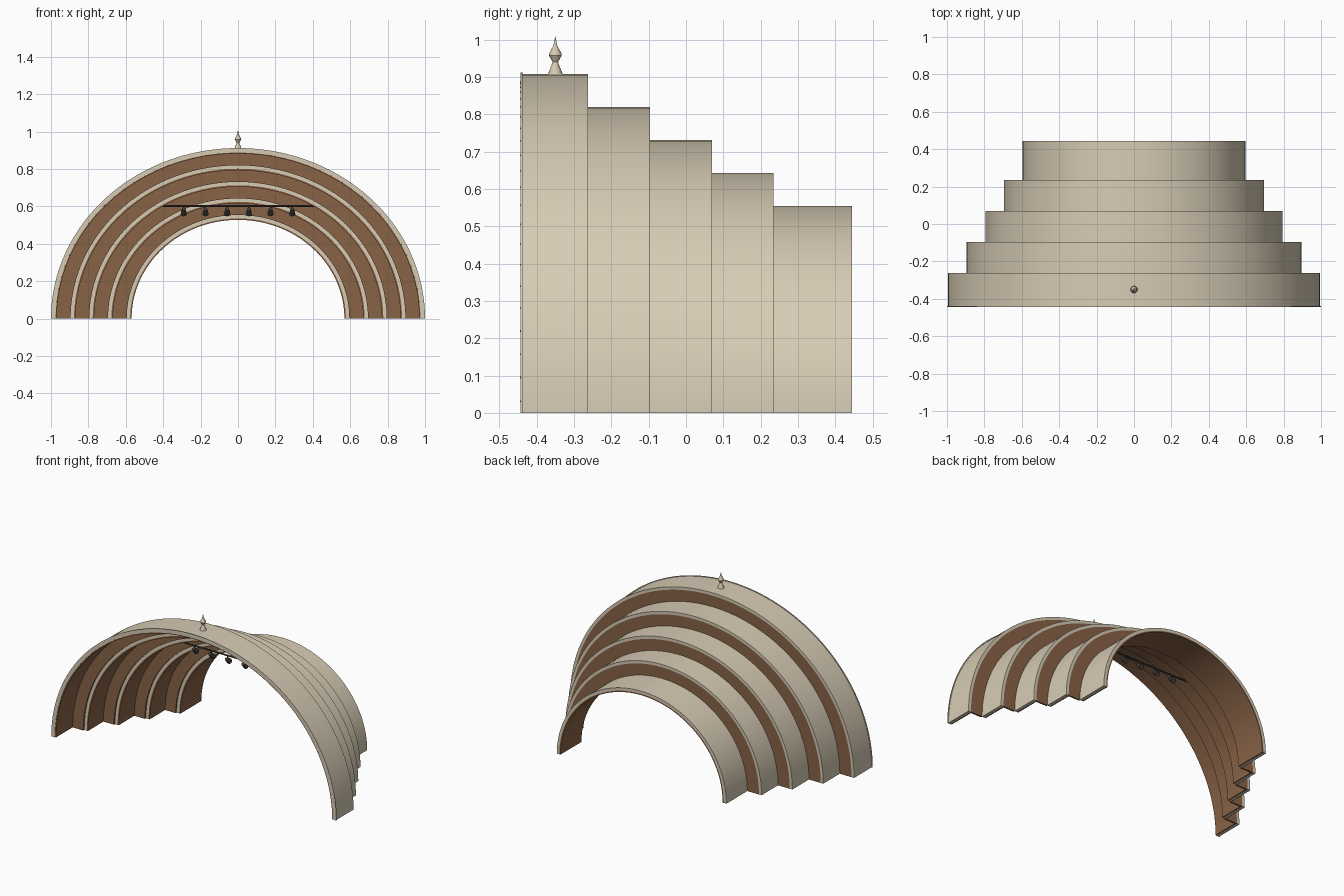
import bpy, bmesh
from math import sin, cos, pi, radians
from mathutils import Matrix, Vector

cube = bpy.data.objects.get("Cube")
if cube:
    bpy.data.objects.remove(cube)


def material(name, rgb):
    m = bpy.data.materials.new(name)
    m.use_nodes = True
    m.diffuse_color = (*rgb, 1)
    m.node_tree.nodes["Principled BSDF"].inputs["Base Color"].default_value = (*rgb, 1)
    return m


CREAM = material("cream plaster", (0.68, 0.60, 0.46))
WOOD = material("brown wood", (0.25, 0.125, 0.062))
METAL = material("dark metal", (0.06, 0.05, 0.045))


def finish(name, bm, mat, smooth=True):
    bmesh.ops.recalc_face_normals(bm, faces=bm.faces)
    me = bpy.data.meshes.new(name)
    bm.to_mesh(me)
    bm.free()
    me.materials.append(mat)
    if smooth:
        me.polygons.foreach_set("use_smooth", [True] * len(me.polygons))
        me.set_sharp_from_angle(angle=radians(30))
    ob = bpy.data.objects.new(name, me)
    bpy.context.collection.objects.link(ob)
    return ob


def arch(name, outer, inner, y0, y1, mat, n=72):
    """Half-elliptical band between two (rx, rz) radii, y0 to y1."""
    bm = bmesh.new()
    rings = []
    for i in range(n + 1):
        c, s = cos(pi * i / n), sin(pi * i / n)
        rings.append([bm.verts.new((r[0] * c, y, r[1] * s))
                      for r, y in ((outer, y0), (outer, y1), (inner, y1), (inner, y0))])
    for a, b in zip(rings, rings[1:]):
        for k in range(4):
            j = (k + 1) % 4
            bm.faces.new((a[k], a[j], b[j], b[k]))
    bm.faces.new(rings[0])
    bm.faces.new(rings[-1])
    return finish(name, bm, mat)


def radii(i, inset=0.0):
    return (0.995 - 0.1 * i - inset, 0.908 - 0.0885 * i - inset)


# Five stepped shells: plaster outside, wood lining, wood riser at each joint
joints = [-0.44, -0.263, -0.097, 0.07, 0.235, 0.445]
SKIN, WALL = 0.018, 0.026
for i in range(5):
    y0, y1 = joints[i], joints[i + 1]
    arch(f"shell_{i + 1}", radii(i), radii(i, SKIN), y0, y1, CREAM)
    arch(f"lining_{i + 1}", radii(i, SKIN), radii(i, WALL), y0, y1, WOOD)
    if i < 4:
        arch(f"riser_{i + 1}", radii(i, WALL), radii(i + 1), y1 - 0.01, y1, WOOD)

# Front rim trim
arch("front_trim", (1.0, 0.912), radii(0, 0.02), -0.443, -0.438, CREAM)

# Small rim bulbs
bm = bmesh.new()
count = 44
for i in range(count):
    a = pi * (i + 0.5) / count
    rx, rz = radii(0, 0.021)
    bmesh.ops.create_icosphere(bm, subdivisions=1, radius=0.004,
                               matrix=Matrix.Translation((rx * cos(a), -0.441, rz * sin(a))))
finish("rim_bulbs", bm, CREAM)

# Finial: lathed profile on the front shell
bm = bmesh.new()
profile = [(0, 0.9), (0.021, 0.9), (0.018, 0.912), (0.007, 0.94), (0.017, 0.957),
           (0.016, 0.964), (0.005, 0.984), (0, 1.01)]
verts = [bm.verts.new((r, -0.35, z)) for r, z in profile]
edges = [bm.edges.new(p) for p in zip(verts, verts[1:])]
bmesh.ops.spin(bm, geom=verts + edges, cent=(0, -0.35, 0), axis=(0, 0, 1),
               angle=2 * pi, steps=16)
bmesh.ops.remove_doubles(bm, verts=bm.verts, dist=0.0001)
finish("finial", bm, CREAM)


def rod(bm, a, b, r1, r2, n=10):
    a, b = Vector(a), Vector(b)
    rot = (b - a).to_track_quat("Z", "Y").to_matrix().to_4x4()
    bmesh.ops.create_cone(bm, cap_ends=True, segments=n, radius1=r1, radius2=r2,
                          depth=(b - a).length,
                          matrix=Matrix.Translation((a + b) / 2) @ rot)


# Lighting bar with six hanging spotlights
BAR_Y, BAR_Z = -0.02, 0.603
bm = bmesh.new()
rod(bm, (-0.405, BAR_Y, BAR_Z), (0.405, BAR_Y, BAR_Z), 0.005, 0.005)
finish("light_bar", bm, METAL)
for i in range(6):
    x = -0.29 + 0.116 * i
    bm = bmesh.new()
    rod(bm, (x, BAR_Y, BAR_Z), (x, BAR_Y, 0.578), 0.004, 0.004)
    rod(bm, (x, BAR_Y - 0.014, 0.586), (x, BAR_Y + 0.018, 0.56), 0.010, 0.017, 12)
    finish(f"spotlight_{i + 1}", bm, METAL)
